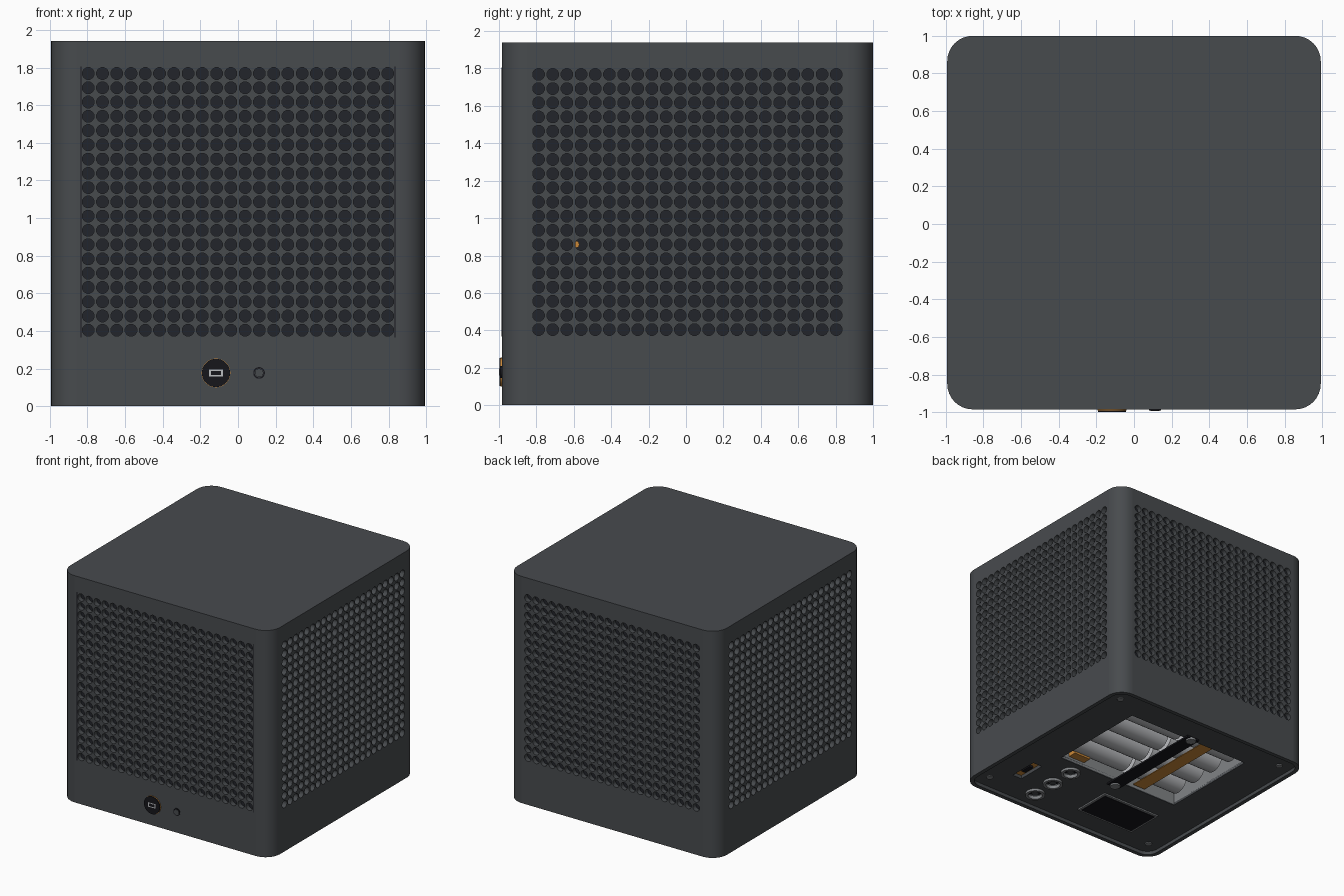
import bpy, bmesh, math
from mathutils import Matrix, Vector

if "Cube" in bpy.data.objects:
    bpy.data.objects.remove(bpy.data.objects["Cube"])

H, R, TOP, CY = 0.9925, 0.135, 1.94, 0.0075   # half width, corner radius, height, y centre
FLAT = H - R
PITCH, COLS, ROWS, HOLE, WALL = 0.0758, 22, 19, 0.032, 0.04
GX, GZ0 = COLS * PITCH / 2, 0.366
GZ1 = GZ0 + ROWS * PITCH


def material(name, rgb):
    m = bpy.data.materials.new(name)
    m.use_nodes = True
    m.diffuse_color = (*rgb, 1)
    m.node_tree.nodes["Principled BSDF"].inputs["Base Color"].default_value = (*rgb, 1)
    return m


BODY = material("charcoal grey", (0.064, 0.070, 0.076))
DARK = material("dark slate", (0.016, 0.018, 0.024))
BLACK = material("black", (0.008, 0.008, 0.011))
STEEL = material("steel grey", (0.22, 0.23, 0.24))
SILVER = material("silver", (0.50, 0.51, 0.53))
ORANGE = material("orange", (0.60, 0.25, 0.04))


def finish(name, bm, mat, smooth=True):
    mesh = bpy.data.meshes.new(name)
    bm.to_mesh(mesh)
    bm.free()
    mesh.materials.append(mat)
    ob = bpy.data.objects.new(name, mesh)
    bpy.context.collection.objects.link(ob)
    if smooth:
        bpy.ops.object.select_all(action='DESELECT')
        ob.select_set(True)
        bpy.context.view_layer.objects.active = ob
        bpy.ops.object.shade_smooth_by_angle(angle=math.radians(35))
    return ob


def box(name, x, y, z, mat):
    """Box from three (low, high) ranges."""
    bm = bmesh.new()
    bmesh.ops.create_cube(bm, size=1)
    for v in bm.verts:
        v.co = [(lo + hi) / 2 + c * (hi - lo) for c, (lo, hi) in zip(v.co, (x, y, z))]
    return finish(name, bm, mat, False)


def cylinder(name, centre, r, depth, mat, axis='Z', sides=32):
    bm = bmesh.new()
    bmesh.ops.create_cone(bm, cap_ends=True, segments=sides, radius1=r, radius2=r, depth=depth)
    turn = {'X': Matrix.Rotation(math.pi / 2, 4, 'Y'),
            'Y': Matrix.Rotation(math.pi / 2, 4, 'X'), 'Z': Matrix()}[axis]
    bm.transform(Matrix.Translation(centre) @ turn)
    return finish(name, bm, mat)


def tube(name, centre, r_out, r_in, depth, mat, axis='Z'):
    """Ring with a square section."""
    bm = bmesh.new()
    d, n = depth / 2, 32
    rings = []
    for r, z in ((r_out, -d), (r_out, d), (r_in, d), (r_in, -d)):
        rings.append([bm.verts.new((r * math.cos(a), r * math.sin(a), z))
                      for a in (math.tau * i / n for i in range(n))])
    for a, b in zip(rings, rings[1:] + rings[:1]):
        for i in range(n):
            j = (i + 1) % n
            bm.faces.new((a[i], a[j], b[j], b[i]))
    turn = Matrix.Rotation(math.pi / 2, 4, 'X') if axis == 'Y' else Matrix()
    bm.transform(Matrix.Translation(centre) @ turn)
    return finish(name, bm, mat)


def outline(inset, z, steps=8):
    """Rounded square, counter-clockwise from above."""
    pts = []
    for k, (sx, sy) in enumerate(((1, -1), (1, 1), (-1, 1), (-1, -1))):
        for i in range(steps + 1):
            a = (k - 1 + i / steps) * math.pi / 2
            pts.append(Vector((sx * FLAT + (R - inset) * math.cos(a),
                               sy * FLAT + (R - inset) * math.sin(a) + CY, z)))
    return pts


# Shell: four perforated walls joined by rounded corners
bm = bmesh.new()


def face(points):
    bm.faces.new([bm.verts.new(p) for p in points])


angles = [math.radians(15 + 30 * i) for i in range(12)]
unit = [(math.cos(a), math.sin(a)) for a in angles]
for side in range(4):
    spin = Matrix.Translation((0, CY, 0)) @ Matrix.Rotation(side * math.pi / 2, 4, 'Z')

    def at(x, z, depth=0):
        return spin @ Vector((x, -H + depth, z))

    for x0, x1, z0, z1 in ((-FLAT, FLAT, 0, GZ0), (-FLAT, FLAT, GZ1, TOP),
                           (-FLAT, -GX, GZ0, GZ1), (GX, FLAT, GZ0, GZ1)):
        face([at(x0, z0), at(x1, z0), at(x1, z1), at(x0, z1)])
    for c in range(COLS):
        for r in range(ROWS):
            cx, cz = -GX + (c + 0.5) * PITCH, GZ0 + (r + 0.5) * PITCH
            rim, edge, deep = [], [], []
            for u, w in unit:
                s = PITCH / 2 / max(abs(u), abs(w))
                edge.append(bm.verts.new(at(cx + u * s, cz + w * s)))
                rim.append(bm.verts.new(at(cx + u * HOLE, cz + w * HOLE)))
                deep.append(bm.verts.new(at(cx + u * HOLE, cz + w * HOLE, WALL)))
            for i in range(12):
                j = (i + 1) % 12
                bm.faces.new((rim[i], edge[i], edge[j], rim[j]))
                bm.faces.new((rim[i], rim[j], deep[j], deep[i]))

low, high = outline(0, 0), outline(0, TOP)
lip, lip_up = outline(0.035, 0), outline(0.035, 0.04)
n = len(low)
for i in range(n):
    j = (i + 1) % n
    if j % 9:
        face([low[i], low[j], high[j], high[i]])
    face([low[j], low[i], lip[i], lip[j]])
    face([lip[j], lip[i], lip_up[i], lip_up[j]])
face(high)
bmesh.ops.remove_doubles(bm, verts=bm.verts, dist=0.0002)
finish("perforated_shell", bm, BODY)

# Dark filter core behind the holes
box("filter_core", (-0.945, 0.945), (CY - 0.945, CY + 0.945), (0.33, 1.91), DARK)
cylinder("inner_wire", (0.95, -0.59, 0.86), 0.02, 0.01, ORANGE, 'X', 12)

# Seams beside the front grille
for s in (-1, 1):
    box("grille_seam", (s * GX - 0.003, s * GX + 0.003), (-0.986, -0.98), (GZ0, GZ1), BLACK)

# Front socket and push button
PX, PZ = -0.117, 0.177
cylinder("socket_gasket", (PX, -0.985, PZ), 0.0765, 0.012, ORANGE, 'Y')
cylinder("socket_body", (PX, -0.986, PZ), 0.075, 0.024, BLACK, 'Y')
box("socket_frame", (PX - 0.036, PX + 0.036), (-0.999, -0.99), (PZ - 0.019, PZ + 0.019), SILVER)
box("socket_slot", (PX - 0.027, PX + 0.027), (-1.0, -0.99), (PZ - 0.011, PZ + 0.011), BLACK)
tube("button_ring", (0.112, -0.985, PZ), 0.031, 0.024, 0.012, BLACK, 'Y')
cylinder("button_cap", (0.112, -0.985, PZ), 0.023, 0.016, BODY, 'Y')

# Recessed base plate with openings
bm = bmesh.new()
bottom = [bm.verts.new(p) for p in outline(0.034, 0.03)]
plate_face = bm.faces.new(bottom)
ext = bmesh.ops.extrude_face_region(bm, geom=[plate_face])
bmesh.ops.translate(bm, vec=(0, 0, 0.03), verts=[g for g in ext["geom"] if isinstance(g, bmesh.types.BMVert)])
bmesh.ops.recalc_face_normals(bm, faces=bm.faces)
plate = finish("base_plate", bm, BODY, False)
KNOB_X, KNOB_Y = 0.39, (-0.34, -0.565, -0.79)
cutters = [box("bay_cutter", (-0.6, 0.6), (-0.21, 0.69), (-0.1, 0.2), BODY),
           box("port_cutter", (0.63, 0.72), (-0.68, -0.42), (-0.1, 0.2), BODY)]
cutters += [cylinder("jack_cutter", (KNOB_X, y, 0.05), 0.07, 0.3, BODY) for y in KNOB_Y]
for c in cutters:
    c.hide_render = True
    c.hide_viewport = True
    c.display_type = 'WIRE'
    cut = plate.modifiers.new("opening", 'BOOLEAN')
    cut.operation, cut.solver, cut.object = 'DIFFERENCE', 'EXACT', c

# Battery bay: walls and two columns of four cells
for s in (-1, 1):
    box("bay_side_wall", tuple(sorted((s * 0.6, s * 0.62))), (-0.23, 0.71), (0.04, 0.33), STEEL)
for y in (-0.22, 0.70):
    box("bay_end_wall", (-0.62, 0.62), (y - 0.01, y + 0.01), (0.04, 0.33), STEEL)
for i in range(4):
    y = -0.098 + i * 0.225
    for s in (-1, 1):
        cylinder("battery_cell", (s * 0.285, y, 0.19), 0.108, 0.54, SILVER, 'X')
        cylinder("battery_terminal", (s * 0.57, y, 0.19), 0.04, 0.04, STEEL, 'X', 16)
box("bay_circuit", (0.36, 0.52), (-0.205, -0.13), (0.07, 0.2), ORANGE)

# Retaining strap with its screws, and pull ribbon
box("strap", (-0.07, 0.05), (-0.28, 0.74), (0.015, 0.03), BLACK)
for y in (-0.25, 0.71):
    cylinder("strap_screw", (-0.01, y, 0.011), 0.042, 0.02, STEEL, sides=16)
box("pull_ribbon", (-0.28, -0.16), (-0.2, 0.69), (0.055, 0.062), ORANGE)

# Display window and its frame
box("display_frame", (-0.61, -0.04), (-0.76, -0.42), (0.018, 0.03), STEEL)
box("display_glass", (-0.59, -0.06), (-0.74, -0.44), (0.014, 0.03), BLACK)

# Jacks, charging port and corner screws
for y in KNOB_Y:
    tube("jack_ring", (KNOB_X, y, 0.024), 0.08, 0.058, 0.03, STEEL)
    cylinder("jack_well", (KNOB_X, y, 0.07), 0.075, 0.03, BLACK)
    cylinder("jack_pin", (KNOB_X, y, 0.045), 0.03, 0.04, BODY, sides=16)
box("port_board", (0.61, 0.74), (-0.7, -0.4), (0.061, 0.07), ORANGE)
box("port_switch", (0.655, 0.695), (-0.6, -0.5), (0.04, 0.065), BLACK)
for sx in (-1, 1):
    for sy in (-1, 1):
        cylinder("corner_screw", (sx * 0.845, CY + sy * 0.83, 0.028), 0.028, 0.012, STEEL, sides=16)
